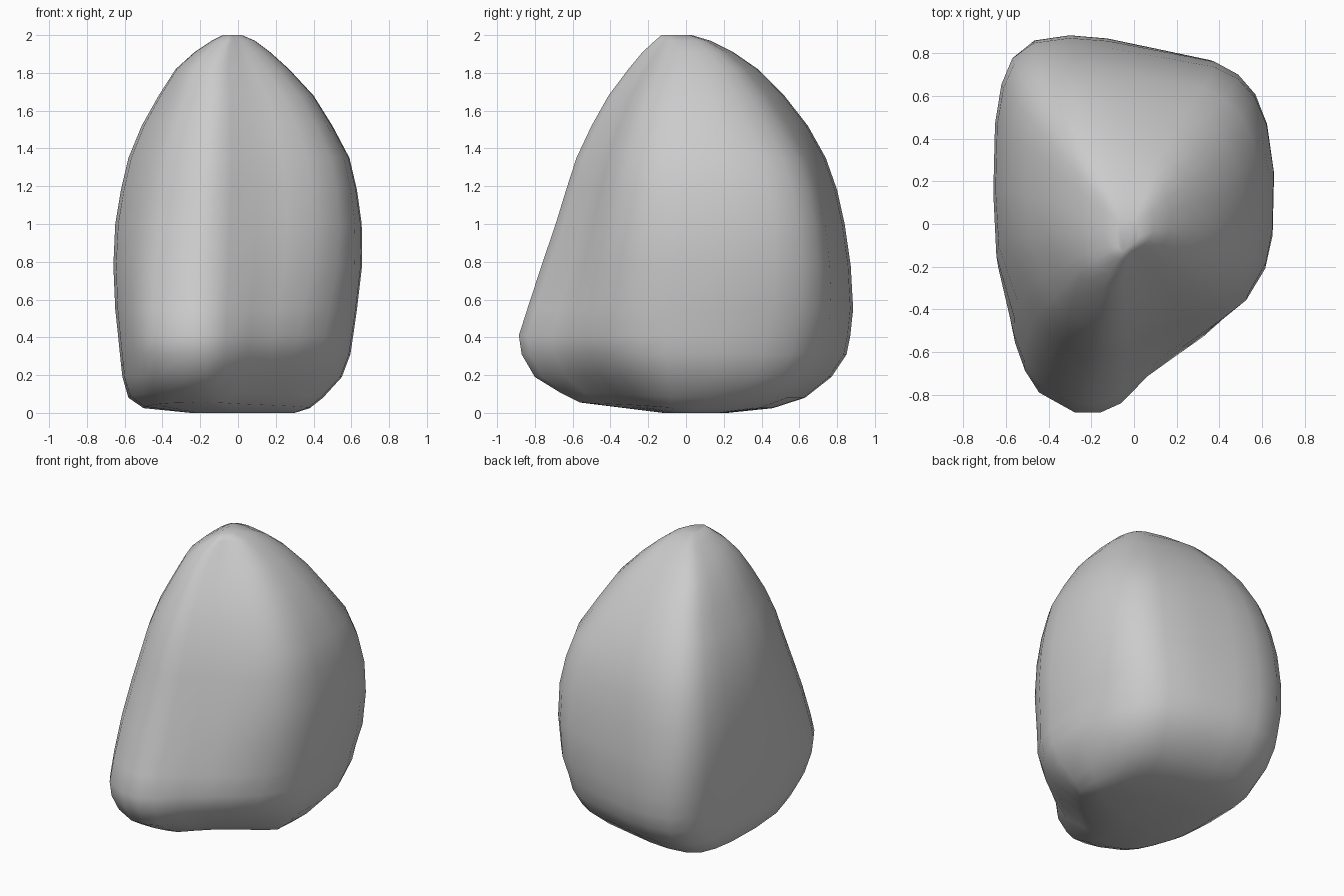
import bpy, bmesh

# Plan outline of the boulder, seen from above (counter-clockwise from the nose)
OUTLINE = [(-0.15, -0.885), (-0.05, -0.84), (0.08, -0.71), (0.22, -0.61), (0.35, -0.52),
           (0.49, -0.40), (0.60, -0.25), (0.65, -0.10), (0.658, 0.20), (0.625, 0.45),
           (0.57, 0.60), (0.49, 0.70), (0.38, 0.765), (0.12, 0.82), (-0.12, 0.87),
           (-0.30, 0.885), (-0.47, 0.86), (-0.57, 0.78), (-0.62, 0.65), (-0.65, 0.45),
           (-0.658, 0.10), (-0.645, -0.23), (-0.57, -0.55), (-0.52, -0.68),
           (-0.45, -0.785), (-0.27, -0.885)]

# Extents of the outline at each height, then how far the diagonal sides bulge:
# z, x min, x max, y min, y max, front right, front left, back right
LEVELS = [(0.00, -0.25, 0.30, -0.12, 0.22, 0, 0, 0),
          (0.025, -0.50, 0.38, -0.56, 0.46, -0.08, 0, -0.01),
          (0.08, -0.58, 0.45, -0.67, 0.63, -0.07, 0, -0.01),
          (0.19, -0.612, 0.55, -0.80, 0.77, -0.05, 0, -0.02),
          (0.31, -0.625, 0.595, -0.87, 0.85, -0.01, 0.01, -0.025),
          (0.41, -0.635, 0.61, -0.885, 0.87, 0.01, 0.01, -0.02),
          (0.55, -0.65, 0.63, -0.84, 0.885, 0.03, 0, 0),
          (0.78, -0.66, 0.657, -0.765, 0.872, 0.065, -0.02, 0),
          (1.00, -0.65, 0.655, -0.69, 0.84, 0.085, -0.04, 0),
          (1.18, -0.62, 0.63, -0.635, 0.80, 0.09, -0.05, -0.01),
          (1.35, -0.58, 0.59, -0.58, 0.74, 0.085, -0.05, -0.025),
          (1.52, -0.51, 0.50, -0.50, 0.645, 0.075, -0.04, -0.05),
          (1.68, -0.42, 0.40, -0.41, 0.52, 0.055, -0.03, -0.045),
          (1.82, -0.33, 0.27, -0.305, 0.38, 0.03, -0.01, -0.03),
          (1.91, -0.23, 0.17, -0.23, 0.25, 0.01, 0, -0.01),
          (1.97, -0.14, 0.09, -0.165, 0.13, 0, 0, 0),
          (2.00, -0.08, 0.02, -0.13, 0.03, 0, 0, 0)]

HALF_X, HALF_Y = 0.658, 0.885


def fit(t, lo, hi):
    """Map t in -1..1 to lo..hi."""
    return (lo + hi) / 2 + t * (hi - lo) / 2


def place(x, y, level):
    """Outline point at one height, with its diagonal bulge."""
    z, x0, x1, y0, y1, fr, fl, br = level
    u, v = x / HALF_X, y / HALF_Y
    bulge = (fr if u > 0 else fl) if v < 0 else (br if u > 0 else 0)
    bulge *= min(1, 2.5 * abs(u * v))
    dx = bulge * (1 if u > 0 else -1) * (1 - u ** 8) * 0.75
    dy = bulge * (1 if v > 0 else -1) * (1 - v ** 8) * 0.75
    if 0 < z < 0.1:  # underside rises towards the nose
        z += 0.03 * max(0, -v)
    return fit(u, x0, x1) + dx, fit(v, y0, y1) + dy, z


# Loft the outline through all heights and cap both ends
bm = bmesh.new()
rings = [[bm.verts.new(place(x, y, level)) for x, y in OUTLINE] for level in LEVELS]
n = len(OUTLINE)
for a, b in zip(rings, rings[1:]):
    for i in range(n):
        j = (i + 1) % n
        bm.faces.new((a[i], a[j], b[j], b[i]))
bm.faces.new(rings[0][::-1])
bm.faces.new(rings[-1])
for f in bm.faces:
    f.smooth = True

mesh = bpy.data.meshes.new("boulder")
bm.to_mesh(mesh)
bm.free()
boulder = bpy.data.objects.new("boulder", mesh)
bpy.context.collection.objects.link(boulder)
